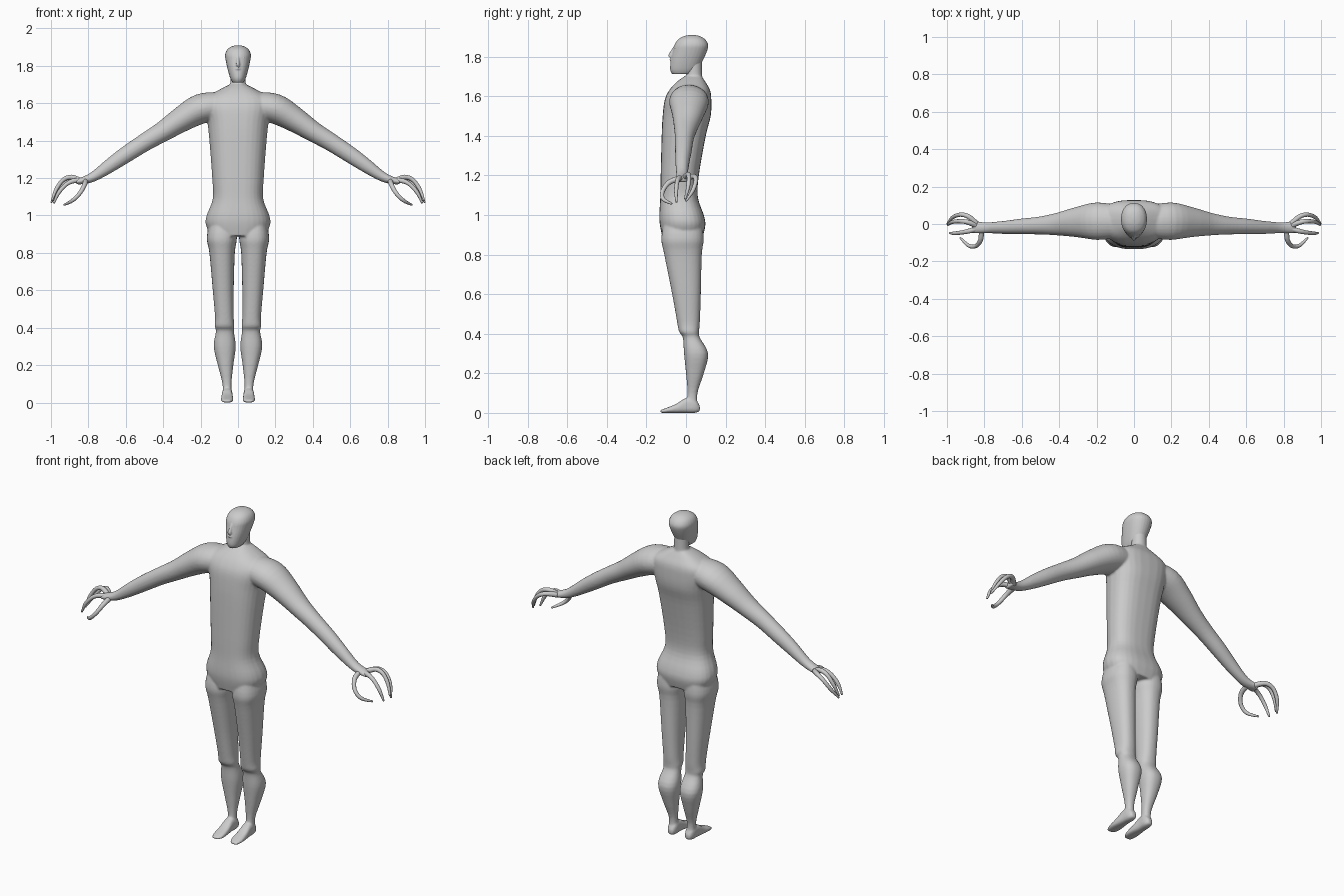
import bpy, bmesh, math
from mathutils import Vector

if "Cube" in bpy.data.objects:
    bpy.data.objects.remove(bpy.data.objects["Cube"])

SEG = 28


def spline(rows, sub=4):
    """Catmull-Rom interpolation of rows of numbers."""
    out = []
    for i in range(len(rows) - 1):
        p0, p1 = rows[max(i - 1, 0)], rows[i]
        p2, p3 = rows[i + 1], rows[min(i + 2, len(rows) - 1)]
        for k in range(sub):
            t = k / sub
            out.append([0.5 * (2 * b + (c - a) * t + (2 * a - 5 * b + 4 * c - d) * t * t
                               + (3 * b - a - 3 * c + d) * t ** 3)
                        for a, b, c, d in zip(p0, p1, p2, p3)])
    out.append(list(rows[-1]))
    return out


def circle(n, power=2.0):
    """Unit (super)ellipse points."""
    pts = []
    for k in range(n):
        c, s = math.cos(2 * math.pi * k / n), math.sin(2 * math.pi * k / n)
        pts.append((math.copysign(abs(c) ** (2 / power), c),
                    math.copysign(abs(s) ** (2 / power), s)))
    return pts


def skin(bm, rings, side=1):
    """Join rings of points into a closed tube; side=-1 mirrors in x."""
    vs = [[bm.verts.new((p[0] * side, p[1], p[2])) for p in r] for r in rings]
    n = len(vs[0])
    for a, b in zip(vs, vs[1:]):
        for k in range(n):
            bm.faces.new((a[k], a[(k + 1) % n], b[(k + 1) % n], b[k]))
    bm.faces.new(vs[0])
    bm.faces.new(vs[-1])


def stack(bm, rows, side=1, power=2.0, taper=0.0, along='z'):
    """Rows: position, x0, x1, then the two limits of the other axis."""
    rings = []
    for w, x0, x1, q0, q1 in spline(rows):
        ring = []
        for c, s in circle(SEG, power):
            x = (x0 + x1) / 2 + (x1 - x0) / 2 * c * (1 + taper * min(s, 0))
            q = (q0 + q1) / 2 + (q1 - q0) / 2 * s
            ring.append((x, q, w) if along == 'z' else (x, w, q))
        rings.append(ring)
    skin(bm, rings, side)


def tube(bm, rows, side=1, n=SEG):
    """Rows: x, y, z, half width, half thickness, swept along the path."""
    rows = spline(rows)
    rings = []
    for i, r in enumerate(rows):
        a, b = rows[max(i - 1, 0)], rows[min(i + 1, len(rows) - 1)]
        t = (Vector(b[:3]) - Vector(a[:3])).normalized()
        up = Vector((0.35, 0, 1)) - t * t.dot(Vector((0.35, 0, 1)))
        up.normalize()
        wide = up.cross(t)
        rings.append([Vector(r[:3]) + wide * r[3] * c + up * r[4] * s
                      for c, s in circle(n)])
    skin(bm, rings, side)


def finish(bm, name):
    bmesh.ops.recalc_face_normals(bm, faces=bm.faces)
    for f in bm.faces:
        f.smooth = True
    me = bpy.data.meshes.new(name)
    bm.to_mesh(me)
    bm.free()
    ob = bpy.data.objects.new(name, me)
    bpy.context.collection.objects.link(ob)
    return ob


def fuse(ob, voxel, rounds):
    """Merge overlapping volumes into one smooth skin."""
    m = ob.modifiers.new("fuse", 'REMESH')
    m.mode, m.voxel_size, m.use_smooth_shade = 'VOXEL', voxel, True
    m = ob.modifiers.new("soften", 'SMOOTH')
    m.factor, m.iterations = 0.5, rounds


# torso with boxy cross-section, wider at the back
bm = bmesh.new()
torso = [(.89, .145, -.12, .085), (.95, .172, -.132, .098), (1.0, .168, -.135, .09),
         (1.09, .135, -.13, .06), (1.2, .138, -.128, .065), (1.4, .153, -.123, .10),
         (1.5, .164, -.118, .125), (1.58, .182, -.108, .128), (1.63, .17, -.085, .122),
         (1.67, .105, -.05, .10), (1.70, .045, -.01, .08)]
stack(bm, [(z, -h, h, a, b) for z, h, a, b in torso], power=2.7, taper=.12)
# neck
stack(bm, [(1.64, -.055, .055, -.01, .09), (1.70, -.042, .042, .0, .082),
           (1.79, -.04, .04, .0, .08)])

leg = [(.97, .02, .15, -.11, .08), (.88, .006, .167, -.125, .09), (.8, .017, .153, -.11, .08),
       (.6, .023, .135, -.07, .075), (.46, .023, .123, -.045, .07),
       (.41, .02, .125, -.035, .066), (.38, .022, .118, -.016, .07),
       (.3, .012, .13, -.01, .112), (.2, .025, .108, .0, .09),
       (.1, .035, .083, .008, .058), (.03, .033, .083, .0, .06)]
foot = [(.07, .042, .07, .008, .035), (.045, .03, .083, 0, .07), (.0, .03, .086, 0, .075),
        (-.05, .026, .09, 0, .045), (-.1, .026, .09, 0, .025), (-.13, .042, .08, 0, .014)]
arm = [(.10, .012, 1.585, .09, .075), (.2, .015, 1.57, .10, .08), (.3, .01, 1.515, .082, .068),
       (.4, 0, 1.45, .062, .055), (.5, -.008, 1.39, .048, .048),
       (.6, -.013, 1.325, .042, .044), (.68, -.018, 1.27, .036, .038),
       (.76, -.02, 1.215, .03, .028), (.81, -.02, 1.192, .03, .022),
       (.865, -.015, 1.18, .034, .015)]
for s in (1, -1):
    stack(bm, leg, s, power=2.3)
    stack(bm, foot, s, power=2.8, along='y')
    tube(bm, arm, s)
fuse(finish(bm, "body"), .006, 5)

# head with nose and lips
bm = bmesh.new()
head = [(1.712, .03, -.07, .03), (1.735, .042, -.08, .06), (1.78, .055, -.077, .085),
        (1.83, .066, -.066, .107), (1.86, .069, -.058, .112), (1.887, .058, -.04, .097),
        (1.904, .034, -.01, .07), (1.91, .008, .02, .04)]
stack(bm, [(z, -h, h, a, b) for z, h, a, b in head], power=2.2)
tube(bm, [(0, -.058, 1.85, .006, .006), (0, -.07, 1.825, .008, .008),
          (0, -.079, 1.805, .012, .009), (0, -.074, 1.798, .008, .005)])
tube(bm, [(-.02, -.066, 1.782, .003, .003), (0, -.078, 1.784, .006, .006),
          (.02, -.066, 1.782, .003, .003)], n=12)
fuse(finish(bm, "head"), .004, 3)

# curved claw-like fingers and thumb
fingers = {
    "back_finger": [(.84, .0, 1.185), (.885, .04, 1.195), (.93, .05, 1.175),
                    (.97, .035, 1.125), (.998, .0, 1.07)],
    "middle_finger": [(.84, -.01, 1.185), (.89, .01, 1.205), (.935, .015, 1.19),
                      (.972, .01, 1.14), (.995, -.005, 1.08)],
    "front_finger": [(.84, -.025, 1.185), (.88, -.037, 1.185), (.92, -.045, 1.165),
                     (.96, -.05, 1.12), (.985, -.048, 1.065)],
    "thumb": [(.815, -.03, 1.185), (.82, -.085, 1.165), (.845, -.118, 1.12),
              (.885, -.115, 1.08), (.93, -.072, 1.057)],
}
radii = (.015, .013, .011, .010, .005)
for name, path in fingers.items():
    for s, label in ((1, "left"), (-1, "right")):
        bm = bmesh.new()
        tube(bm, [(*p, r, r) for p, r in zip(path, radii)], s, n=12)
        finish(bm, f"{label}_{name}")

# eyes
for s, label in ((1, "left"), (-1, "right")):
    bm = bmesh.new()
    bmesh.ops.create_uvsphere(bm, u_segments=12, v_segments=8, radius=.007)
    bmesh.ops.translate(bm, verts=bm.verts, vec=(.028 * s, -.05, 1.843))
    finish(bm, f"{label}_eye")
